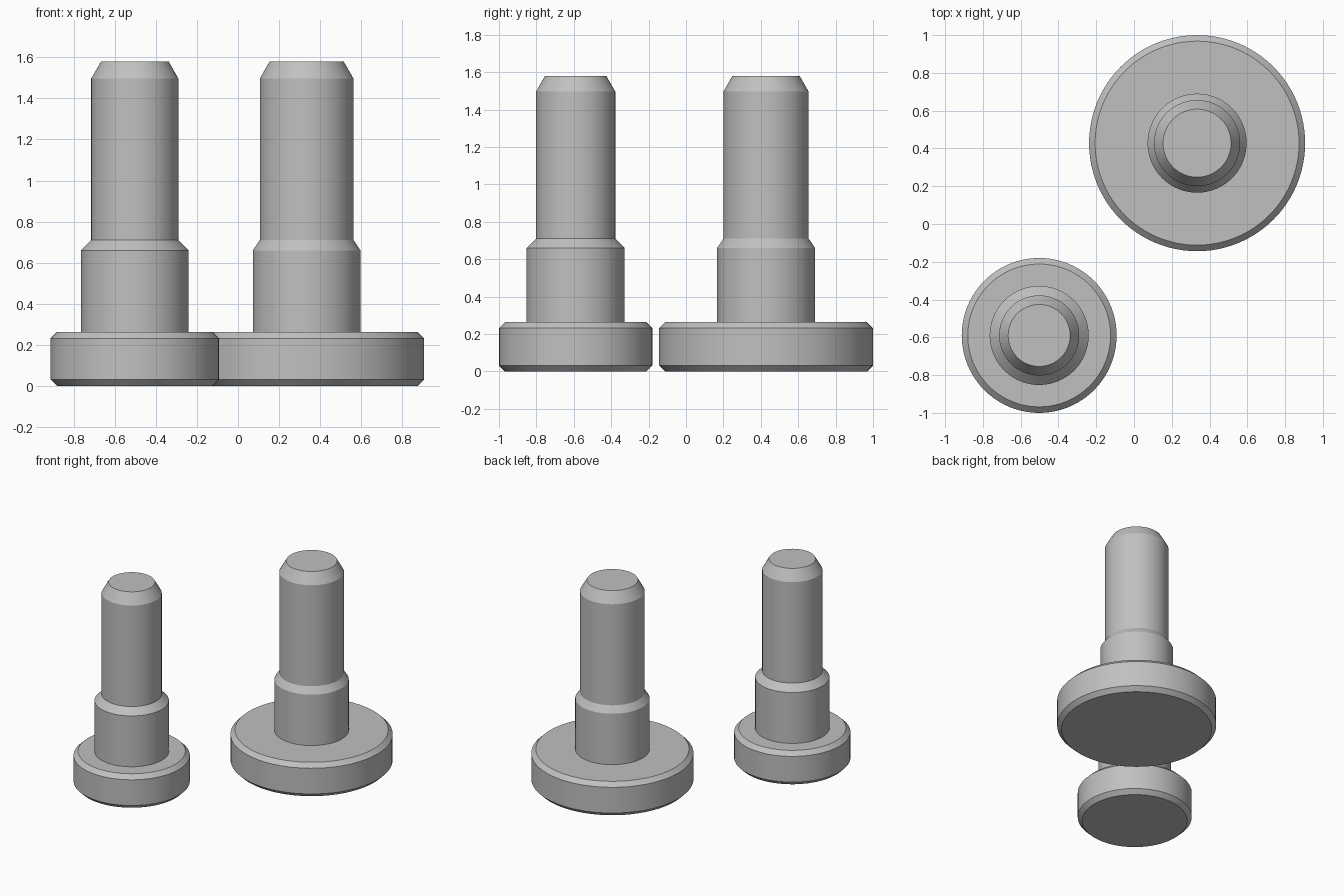
import bpy, bmesh, math

if "Cube" in bpy.data.objects:
    bpy.data.objects.remove(bpy.data.objects["Cube"])

SEGMENTS = 96

steel = bpy.data.materials.new("plain grey")
steel.diffuse_color = (0.53, 0.53, 0.53, 1)
steel.use_nodes = True
steel.node_tree.nodes["Principled BSDF"].inputs["Base Color"].default_value = steel.diffuse_color


def turned_part(name, centre, profile):
    """Revolve a (radius, height) profile about a vertical axis and cap both ends."""
    bm = bmesh.new()
    rings = []
    for r, z in profile:
        rings.append([bm.verts.new((r * math.cos(2 * math.pi * i / SEGMENTS),
                                    r * math.sin(2 * math.pi * i / SEGMENTS), z))
                      for i in range(SEGMENTS)])
    for low, high in zip(rings, rings[1:]):
        for i in range(SEGMENTS):
            j = (i + 1) % SEGMENTS
            bm.faces.new((low[i], low[j], high[j], high[i]))
    bm.faces.new(rings[0][::-1])
    bm.faces.new(rings[-1])
    mesh = bpy.data.meshes.new(name)
    bm.to_mesh(mesh)
    bm.free()
    mesh.materials.append(steel)
    obj = bpy.data.objects.new(name, mesh)
    obj.location = (centre[0], centre[1], 0)
    bpy.context.collection.objects.link(obj)
    bpy.ops.object.select_all(action='DESELECT')
    obj.select_set(True)
    bpy.context.view_layer.objects.active = obj
    bpy.ops.object.shade_smooth_by_angle(angle=math.radians(20))


def stepped_pin(name, centre, head, shaft, tip):
    """Chamfered disc head, shoulder, and shaft with a tapered tip."""
    shoulder = 0.262
    turned_part(name, centre, [
        (head - 0.032, 0), (head, 0.032), (head, 0.232), (head - 0.032, 0.264),
        (shoulder, 0.264), (shoulder, 0.66), (shaft, 0.71),
        (shaft, 1.496), (tip, 1.58)])


stepped_pin("small_head_pin", (-0.502, -0.59), 0.41, 0.212, 0.164)
stepped_pin("large_head_pin", (0.334, 0.428), 0.572, 0.228, 0.18)
